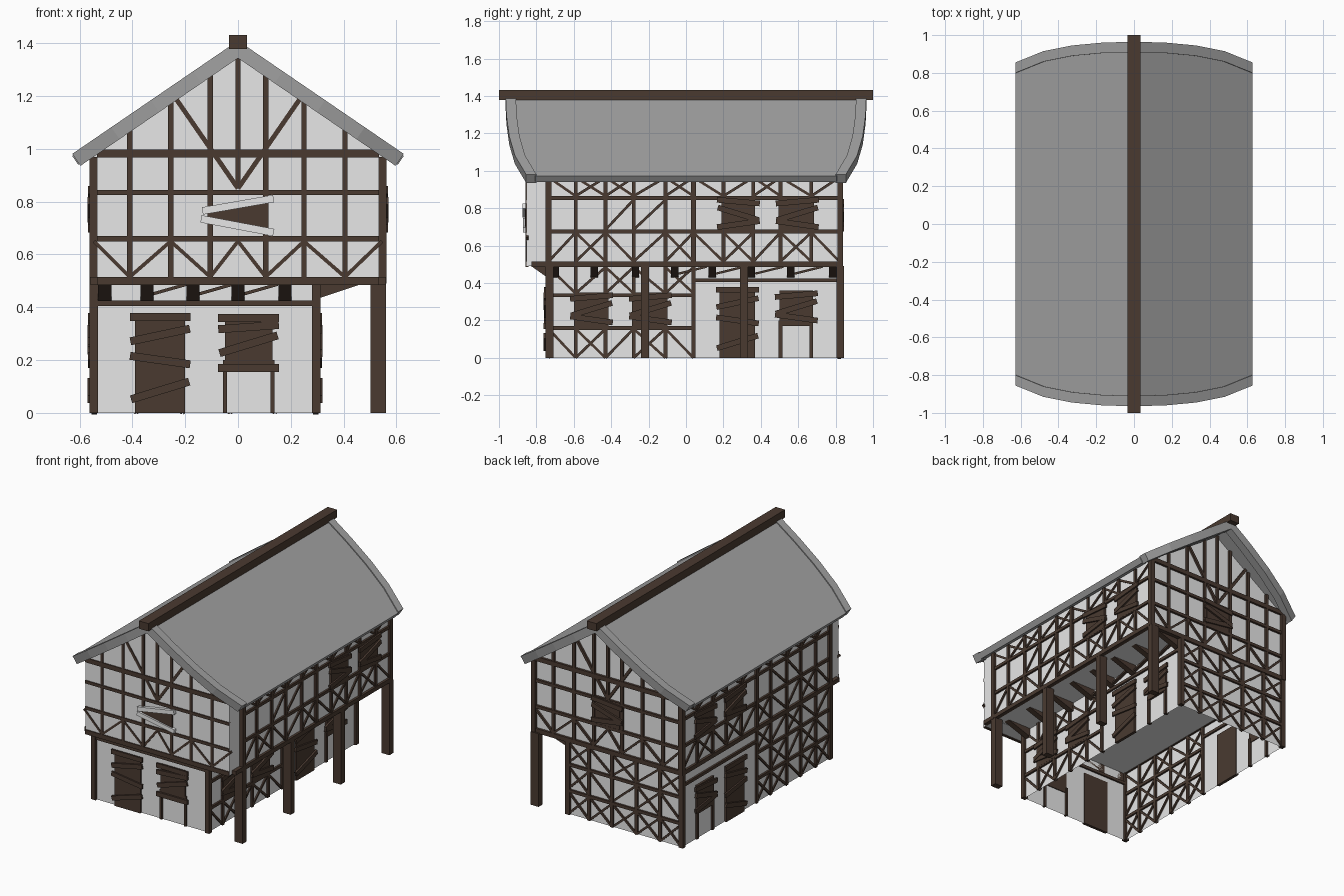
import bpy, bmesh, math
from mathutils import Vector

if "Cube" in bpy.data.objects:
    bpy.data.objects.remove(bpy.data.objects["Cube"])


def material(name, rgb):
    m = bpy.data.materials.new(name)
    m.diffuse_color = (*rgb, 1)
    m.use_nodes = True
    m.node_tree.nodes["Principled BSDF"].inputs["Base Color"].default_value = m.diffuse_color
    return m


PLASTER = material("plaster", (0.8, 0.8, 0.8))
TIMBER = material("dark timber", (0.068, 0.042, 0.030))
SLATE = material("grey roof", (0.36, 0.36, 0.36))


def finish(bm, name, mat):
    bmesh.ops.recalc_face_normals(bm, faces=bm.faces)
    me = bpy.data.meshes.new(name)
    bm.to_mesh(me)
    bm.free()
    me.materials.append(mat)
    ob = bpy.data.objects.new(name, me)
    bpy.context.collection.objects.link(ob)
    return ob


def prism(bm, low, high):
    """Solid between two matching rings of points."""
    a = [bm.verts.new(p) for p in low]
    b = [bm.verts.new(p) for p in high]
    bm.faces.new(a)
    bm.faces.new(b)
    for i in range(len(a)):
        j = (i + 1) % len(a)
        bm.faces.new((a[i], a[j], b[j], b[i]))


# A wall is (axis it runs along, plane position, outward sign)
def place(wall, u, z, d):
    axis, plane, s = wall
    return (u, plane + s * d, z) if axis == "x" else (plane + s * d, u, z)


def beam(bm, wall, u0, z0, u1, z1, w=0.02, d0=-0.012, d1=0.012):
    t = Vector((u1 - u0, z1 - z0)).normalized() * w / 2
    n = Vector((-t.y, t.x))
    ring = [(u0 + n.x, z0 + n.y), (u1 + n.x, z1 + n.y), (u1 - n.x, z1 - n.y), (u0 - n.x, z0 - n.y)]
    prism(bm, [place(wall, u, z, d0) for u, z in ring], [place(wall, u, z, d1) for u, z in ring])


def braces(bm, wall, cols, z0, z1, kinds, d0=-0.01, d1=0.009):
    """One letter per column: / or \\ or x, anything else stays empty."""
    for u0, u1, k in zip(cols, cols[1:], kinds):
        if k in "/x":
            beam(bm, wall, u0, z0, u1, z1, 0.014, d0, d1)
        if k in "\\x":
            beam(bm, wall, u0, z1, u1, z0, 0.014, d0, d1 - 0.001)


def boarded(bm, wall, c, z0, z1, half, boards):
    """Shuttered opening with nailed boards (height, tilt in degrees)."""
    beam(bm, wall, c, z0, c, z1, half * 2, -0.006, 0.014)
    for i, (z, tilt) in enumerate(boards):
        du, dz = 0.115 * math.cos(math.radians(tilt)), 0.115 * math.sin(math.radians(tilt))
        beam(bm, wall, c - du, z - dz, c + du, z + dz, 0.03, 0.012, 0.024 + 0.002 * (i % 2))


def door(bm, wall, c):
    boarded(bm, wall, c, 0, 0.37, 0.095, [(0.363, 0), (0.295, 12), (0.2, -8), (0.085, 17)])


def window(bm, wall, c, z0, flip=1):
    boarded(bm, wall, c, z0, z0 + 0.19, 0.09,
            [(z0 + 0.165, 5 * flip), (z0 + 0.1, 17 * flip), (z0 + 0.045, -8 * flip)])


def gable_ring(half, y):
    e = 1.35 - 0.683 * half
    return [(-half, y, 0.49), (half, y, 0.49), (half, y, e), (0, y, 1.35), (-half, y, e)]


# Plaster: upper storey, front jetty, open-bottomed lower storey
bm = bmesh.new()
prism(bm, gable_ring(0.545, -0.735), gable_ring(0.545, 0.82))
finish(bm, "upper_storey", PLASTER)
bm = bmesh.new()
prism(bm, gable_ring(0.535, -0.852), gable_ring(0.535, -0.737))
finish(bm, "front_jetty", PLASTER)
bm = bmesh.new()
corners = [(-0.545, -0.735), (0.295, -0.735), (0.295, 0.82), (-0.545, 0.82)]
lo = [bm.verts.new((x, y, 0)) for x, y in corners]
hi = [bm.verts.new((x, y, 0.489)) for x, y in corners]
for i in range(4):
    j = (i + 1) % 4
    bm.faces.new((lo[i], lo[j], hi[j], hi[i]))
finish(bm, "lower_walls", PLASTER)

# Gable framing, front and back
GX = [-0.545, -0.41, -0.255, -0.105, 0, 0.105, 0.25, 0.405, 0.545]
for name, wall in (("front_gable_frame", ("x", -0.852, -1)), ("back_gable_frame", ("x", 0.82, 1))):
    front = wall[2] < 0
    d1 = 0.006 if front else 0.014
    edge = 0.535 if front else 0.56
    bm = bmesh.new()
    for x in GX[1:-1]:
        top = 1.35 - 0.683 * abs(x)
        if x:
            beam(bm, wall, x, 0.5, x, top, 0.02, -0.01, d1)
        else:
            beam(bm, wall, x, 0.85, x, top, 0.02, -0.01, d1)
    for z, w in ((0.5, 0.03), (0.66, 0.02), (0.835, 0.02), (0.982, 0.03)):
        beam(bm, wall, -edge, z, edge, z, w, -0.011, d1 + 0.001)
    braces(bm, wall, GX, 0.515, 0.65, "\\/\\/\\/\\/", -0.009, d1 - 0.001)
    for s in (-1, 1):
        beam(bm, wall, 0, 0.85, s * 0.235, 1.19, 0.018, -0.009, d1 - 0.001)
    if front:
        # dark broken opening behind two pale boards
        ring = [(-0.11, 0.76), (0.115, 0.8), (0.115, 0.69), (-0.11, 0.73)]
        prism(bm, [place(wall, u, z, 0) for u, z in ring], [place(wall, u, z, 0.009) for u, z in ring])
    else:
        window(bm, wall, 0, 0.66)
    finish(bm, name, TIMBER)
bm = bmesh.new()
wall = ("x", -0.852, -1)
beam(bm, wall, -0.135, 0.765, 0.135, 0.812, 0.028, 0, 0.022)
beam(bm, wall, -0.14, 0.735, 0.135, 0.683, 0.028, 0, 0.02)
finish(bm, "pale_window_boards", PLASTER)

# Upper side framing, both sides
SY = [-0.735, -0.59, -0.43, -0.28, -0.11, 0.04, 0.2, 0.36, 0.505, 0.67, 0.82]
for name, s in (("right_upper_frame", 1), ("left_upper_frame", -1)):
    wall = ("y", 0.545 * s, s)
    bm = bmesh.new()
    for y in SY[1:-1]:
        beam(bm, wall, y, 0.5, y, 0.97)
    beam(bm, wall, 0.04, 0.5, 0.04, 0.97, 0.026, -0.01, 0.014)
    for y in (-0.735, 0.825):
        beam(bm, wall, y, 0.49, y, 0.97, 0.03, -0.015, 0.017)
    beam(bm, wall, -0.825, 0.5, 0.835, 0.5, 0.028, -0.012, 0.016)
    for z in (0.675, 0.855):
        beam(bm, wall, -0.73, z, 0.83, z, 0.02, -0.012, 0.013)
    braces(bm, wall, SY, 0.515, 0.67, "/x\\/x\\x/x\\")
    braces(bm, wall, SY, 0.685, 0.845, "  //  \\   ")
    braces(bm, wall, SY, 0.865, 0.965, "\\xx/x\\/x\\/")
    window(bm, wall, 0.28, 0.67, -1)
    window(bm, wall, 0.595, 0.67)
    finish(bm, name, TIMBER)

# Lower side framing: timbered front half, plain back half with door and window
for name, s, plane in (("right_lower_frame", 1, 0.295), ("left_lower_frame", -1, -0.545)):
    wall = ("y", plane, s)
    bm = bmesh.new()
    cols = SY[:6]
    for y in cols[1:]:
        beam(bm, wall, y, 0, y, 0.49)
    for y in (-0.735, 0.82):
        beam(bm, wall, y, 0, y, 0.49, 0.03, -0.015, 0.016)
    for z in (0.16, 0.335):
        beam(bm, wall, -0.735, z, 0.04, z, 0.02, -0.012, 0.013)
    beam(bm, wall, 0.04, 0.415, 0.82, 0.415, 0.02, -0.012, 0.013)
    braces(bm, wall, cols, 0, 0.155, "\\x/x\\" if s > 0 else "xx/xx")
    braces(bm, wall, cols, 0.345, 0.485, "\\/x\\x")
    if s > 0:
        window(bm, wall, -0.505, 0.16)
        window(bm, wall, -0.19, 0.16)
    else:
        braces(bm, wall, cols, 0.17, 0.325, "/x\\x/")
    door(bm, wall, 0.275)
    window(bm, wall, 0.59, 0.17)
    for y in (0.505, 0.67):
        beam(bm, wall, y, 0, y, 0.2)
    finish(bm, name, TIMBER)

# Lower front: door and window
wall = ("x", -0.735, -1)
bm = bmesh.new()
for x in (-0.548, 0.297):
    beam(bm, wall, x, 0, x, 0.49, 0.03, -0.015, 0.016)
beam(bm, wall, -0.55, 0.415, 0.3, 0.415)
door(bm, wall, -0.295)
boarded(bm, wall, 0.04, 0.165, 0.37, 0.09, [(0.36, 0), (0.325, 4), (0.26, 17), (0.17, 0)])
for x in (-0.05, 0.13):
    beam(bm, wall, x, 0, x, 0.2, 0.015)
finish(bm, "front_lower_frame", TIMBER)

# Lower back: cross-braced panels
wall = ("x", 0.82, 1)
bm = bmesh.new()
cols = [-0.545, -0.385, -0.21, -0.03, 0.14, 0.297]
for x in cols:
    beam(bm, wall, x, 0, x, 0.49, 0.022)
for z in (0.16, 0.335):
    beam(bm, wall, -0.55, z, 0.3, z, 0.02, -0.012, 0.013)
braces(bm, wall, cols, 0, 0.155, "xxxxx")
braces(bm, wall, cols, 0.17, 0.325, "/x\\/x")
braces(bm, wall, cols, 0.345, 0.485, "x\\x/x")
finish(bm, "back_lower_frame", TIMBER)

# Tapered brackets under the jetty and porch ceiling, with small slanted struts
bm = bmesh.new()
xs = [-0.505, -0.345, -0.17, 0, 0.178]
for x in xs:
    prof = [(-0.735, 0.425), (-0.735, 0.492), (-0.83, 0.492)]
    prism(bm, [(x - 0.025, y, z) for y, z in prof], [(x + 0.025, y, z) for y, z in prof])
for x in xs[1:4]:
    beam(bm, ("x", -0.735, -1), x + 0.02, 0.45, x + 0.15, 0.487, 0.012, 0, 0.02)
ys = [-0.7, -0.49, -0.27, -0.06, 0.14, 0.35, 0.56, 0.785]
for y in ys:
    prof = [(0.295, 0.43), (0.295, 0.492), (0.48, 0.492)]
    prism(bm, [(x, y - 0.02, z) for x, z in prof], [(x, y + 0.02, z) for x, z in prof])
for y in ys[3:7]:
    beam(bm, ("y", 0.295, 1), y + 0.02, 0.45, y + 0.17, 0.487, 0.012, 0, 0.02)
finish(bm, "brackets", TIMBER)

# Porch posts
bm = bmesh.new()
for y in (-0.73, -0.22, 0.31, 0.825):
    beam(bm, ("y", 0.53, 1), y, 0, y, 0.49, 0.042, -0.029, 0.03)
finish(bm, "porch_posts", TIMBER)

# Roof: two slopes whose ends curve back toward the eaves
CURVE = [(0, 0.965), (0.17, 0.96), (0.33, 0.945), (0.48, 0.915), (0.628, 0.855)]


def roof_strip(bm, side, ends, drop, thick):
    rows = []
    for x, r in CURVE:
        z = 1.41 - 0.683 * x - drop
        xb = max(x - 0.565 * thick, 0)
        zb = z - (0.825 * thick if x else 1.2 * thick)
        y0, y1 = ends(r)
        rows.append([bm.verts.new(p) for p in (
            (side * x, y0, z), (side * x, y1, z), (side * xb, y1, zb), (side * xb, y0, zb))])
    for a, b in zip(rows, rows[1:]):
        for i in range(4):
            j = (i + 1) % 4
            bm.faces.new((a[i], a[j], b[j], b[i]))
    bm.faces.new(rows[0])
    bm.faces.new(rows[-1])


for name, side in (("right", 1), ("left", -1)):
    bm = bmesh.new()
    roof_strip(bm, side, lambda r: (-r + 0.05, r - 0.05), 0.008, 0.04)
    finish(bm, name + "_roof_slope", SLATE)
    bm = bmesh.new()
    roof_strip(bm, side, lambda r: (-r, -r + 0.055), 0, 0.055)
    roof_strip(bm, side, lambda r: (r - 0.055, r), 0, 0.055)
    finish(bm, name + "_roof_verges", SLATE)

# Ridge beam
bm = bmesh.new()
beam(bm, ("y", 0, 1), -1, 1.405, 1, 1.405, 0.052, -0.035, 0.035)
finish(bm, "ridge_beam", TIMBER)
